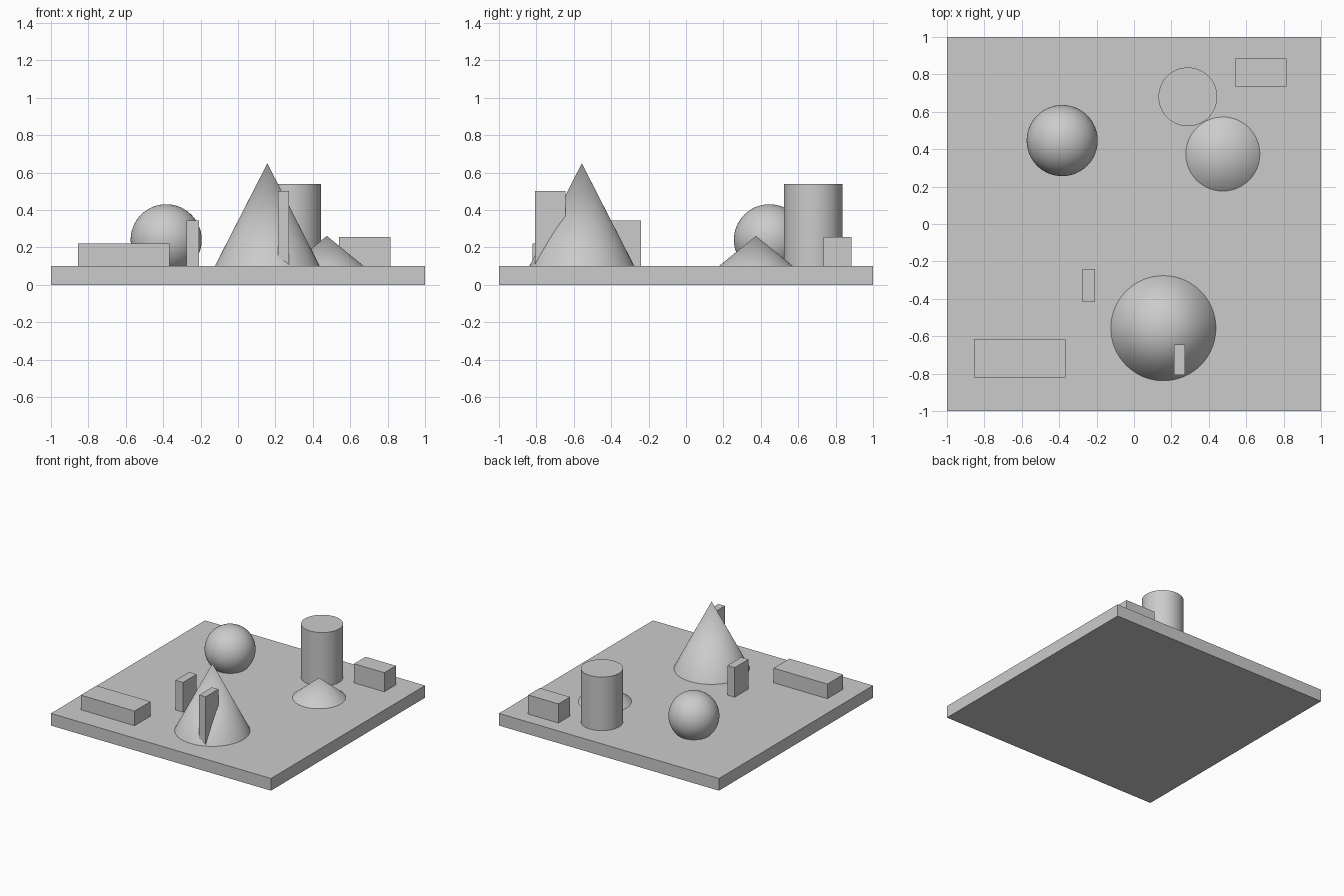
import bpy
import math

cube = bpy.data.objects.get("Cube")
if cube:
    bpy.data.objects.remove(cube, do_unlink=True)

GREY = (0.6, 0.6, 0.6, 1)
grey = bpy.data.materials.new("plain_grey")
grey.use_nodes = True
grey.diffuse_color = GREY
grey.node_tree.nodes["Principled BSDF"].inputs["Base Color"].default_value = GREY

FLOOR = 0.1  # top of the base slab


def finish(name, smooth=False):
    obj = bpy.context.object
    obj.name = name
    obj.data.materials.append(grey)
    if smooth:
        bpy.ops.object.shade_smooth_by_angle(angle=math.radians(35))
    return obj


def box(name, x0, x1, y0, y1, z0, z1):
    bpy.ops.mesh.primitive_cube_add(
        size=1, location=((x0 + x1) / 2, (y0 + y1) / 2, (z0 + z1) / 2))
    obj = finish(name)
    obj.scale = (x1 - x0, y1 - y0, z1 - z0)
    bpy.ops.object.transform_apply(location=False, rotation=False, scale=True)


def cone(name, x, y, radius, top):
    bpy.ops.mesh.primitive_cone_add(
        vertices=64, radius1=radius, depth=top - FLOOR,
        location=(x, y, (top + FLOOR) / 2))
    finish(name, smooth=True)


# Base slab
box("base_slab", -1, 1, -1, 1, 0, FLOOR)

# Rectangular blocks
box("long_block", -0.855, -0.365, -0.82, -0.615, FLOOR, 0.22)
box("back_block", 0.54, 0.815, 0.735, 0.885, FLOOR, 0.257)
box("thin_post", -0.275, -0.208, -0.418, -0.24, FLOOR, 0.343)
box("tall_post", 0.213, 0.272, -0.808, -0.643, FLOOR, 0.503)

# Cones
cone("large_cone", 0.157, -0.557, 0.281, 0.65)
cone("small_cone", 0.475, 0.374, 0.198, 0.262)

# Upright cylinder
bpy.ops.mesh.primitive_cylinder_add(
    vertices=64, radius=0.157, depth=0.54 - FLOOR,
    location=(0.288, 0.68, (0.54 + FLOOR) / 2))
finish("cylinder", smooth=True)

# Ball, slightly sunk into the slab
bpy.ops.mesh.primitive_uv_sphere_add(
    segments=64, ring_count=32, radius=0.19, location=(-0.384, 0.446, 0.241))
finish("ball", smooth=True)
